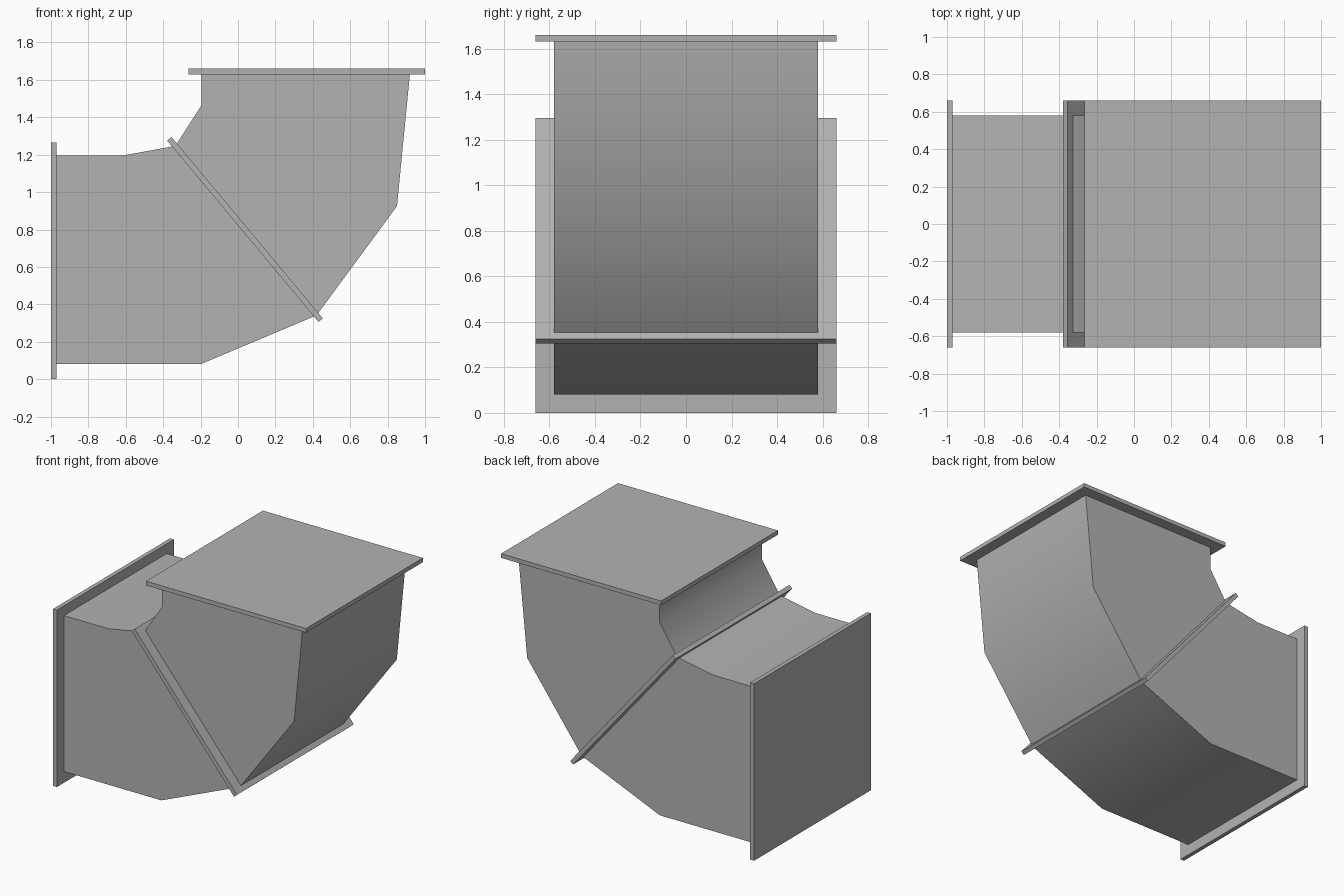
import bpy
import bmesh
import math
from mathutils import Vector

cube = bpy.data.objects.get("Cube")
if cube:
    bpy.data.objects.remove(cube, do_unlink=True)

DUCT_HALF = 0.58     # half depth of the duct walls
FLANGE_HALF = 0.66   # half depth of the flanges
PLATE = 0.03         # flange thickness

steel = bpy.data.materials.new("galvanised grey")
steel.use_nodes = True
GREY = (0.45, 0.45, 0.45, 1)
steel.diffuse_color = GREY
steel.node_tree.nodes["Principled BSDF"].inputs["Base Color"].default_value = GREY


def extrude_profile(name, points, half, smooth=False):
    """Extrude an x-z outline along y, symmetric about y = 0."""
    bm = bmesh.new()
    face = bm.faces.new([bm.verts.new((x, -half, z)) for x, z in points])
    new = bmesh.ops.extrude_face_region(bm, geom=[face])["geom"]
    moved = [v for v in new if isinstance(v, bmesh.types.BMVert)]
    bmesh.ops.translate(bm, vec=(0, 2 * half, 0), verts=moved)
    bmesh.ops.recalc_face_normals(bm, faces=bm.faces[:])
    mesh = bpy.data.meshes.new(name)
    bm.to_mesh(mesh)
    bm.free()
    mesh.materials.append(steel)
    obj = bpy.data.objects.new(name, mesh)
    bpy.context.collection.objects.link(obj)
    if smooth:
        bpy.ops.object.select_all(action="DESELECT")
        obj.select_set(True)
        bpy.context.view_layer.objects.active = obj
        bpy.ops.object.shade_smooth_by_angle(angle=math.radians(40))
    return obj


def flange(name, start, end):
    """Flat plate whose centre line runs from start to end in x-z."""
    a, b = Vector(start), Vector(end)
    d = (b - a).normalized()
    n = Vector((-d.y, d.x)) * PLATE / 2
    extrude_profile(name, [a - n, b - n, b + n, a + n], FLANGE_HALF)


# Mitre joint shared by the two duct halves
throat, heel = (-0.335, 1.247), (0.42, 0.341)

# Duct halves
extrude_profile("inlet_duct", [(-0.98, 0.08), (-0.2, 0.08), heel, throat,
                               (-0.62, 1.195), (-0.98, 1.195)], DUCT_HALF, True)
extrude_profile("outlet_duct", [heel, (0.85, 0.925), (0.92, 1.64), (-0.195, 1.64),
                                (-0.195, 1.465), throat], DUCT_HALF, True)

# Flanges at both ends and along the mitre
flange("inlet_flange", (-0.985, 0), (-0.985, 1.265))
flange("outlet_flange", (-0.265, 1.645), (1, 1.645))
flange("mitre_flange", (-0.367, 1.285), (0.442, 0.315))
